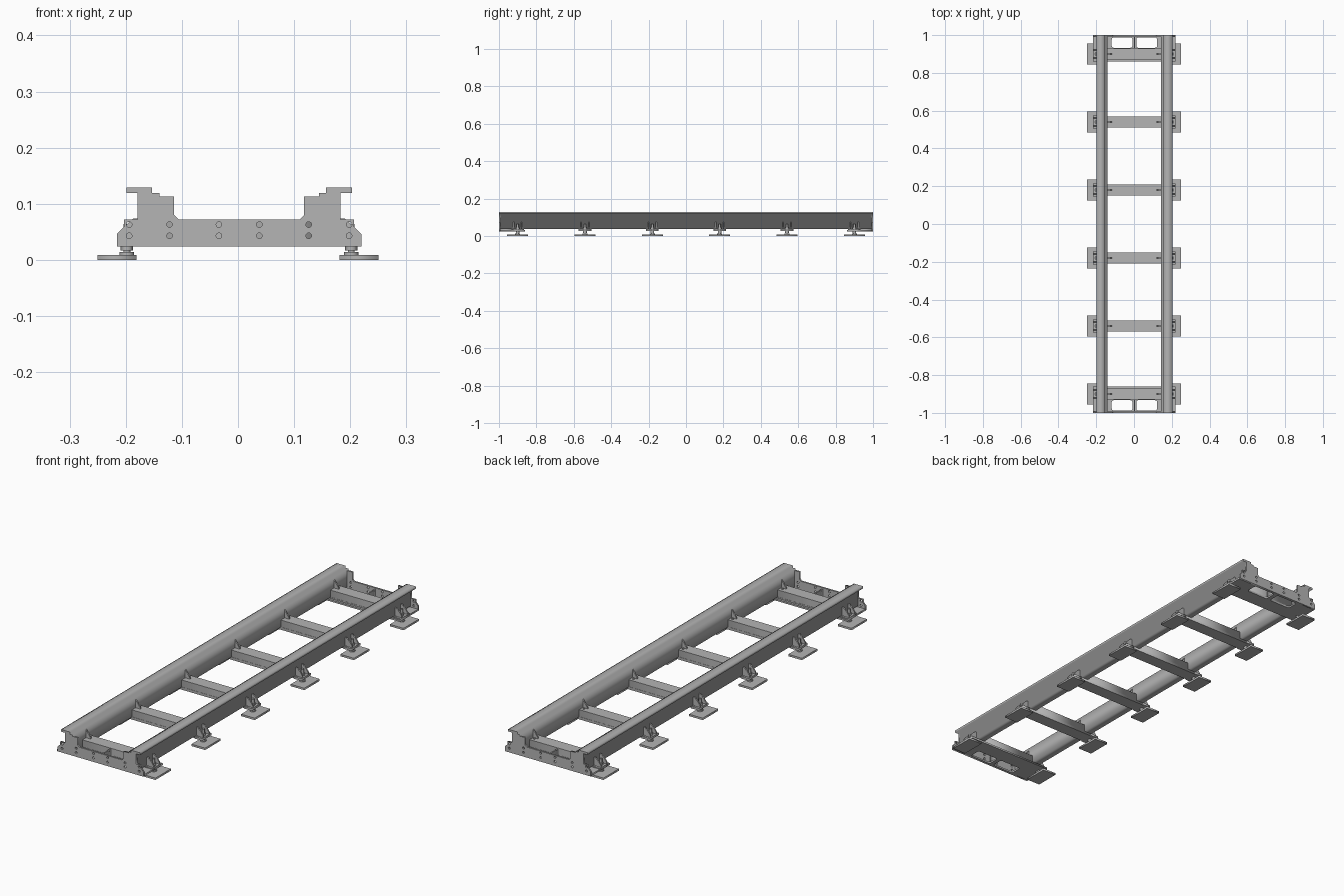
import bpy
from math import cos, sin, pi
from mathutils import Matrix

cube = bpy.data.objects.get("Cube")
if cube:
    bpy.data.objects.remove(cube, do_unlink=True)

steel = bpy.data.materials.new("grey_steel")
steel.use_nodes = True
grey = (0.46, 0.46, 0.46, 1)
steel.diffuse_color = grey
steel.node_tree.nodes["Principled BSDF"].inputs["Base Color"].default_value = grey

SHIFT = 0.002          # the frame sits slightly off the centre of its feet
STATIONS = [-0.9, -0.54, -0.18, 0.18, 0.54, 0.9]


def prism(name, loops, axis, centre, thick):
    """Extrude closed loops (first is the outline, the rest are holes)."""
    curve = bpy.data.curves.new(name, 'CURVE')
    curve.dimensions = '2D'
    curve.fill_mode = 'BOTH'
    curve.extrude = thick / 2
    for loop in loops:
        spline = curve.splines.new('POLY')
        spline.points.add(len(loop) - 1)
        for point, (a, b) in zip(spline.points, loop):
            point.co = (a, b, 0, 1)
        spline.use_cyclic_u = True
    temp = bpy.data.objects.new(name + "_curve", curve)
    mesh = bpy.data.meshes.new_from_object(temp)
    bpy.data.objects.remove(temp)
    if axis == 'Y':
        mesh.transform(Matrix.Rotation(pi / 2, 4, 'X'))
    mesh.materials.clear()
    mesh.materials.append(steel)
    obj = bpy.data.objects.new(name, mesh)
    obj.location = centre
    bpy.context.collection.objects.link(obj)
    return obj


def rect(x0, x1, y0, y1):
    return [(x0, y0), (x1, y0), (x1, y1), (x0, y1)]


def circle(x, y, r, n=16):
    return [(x + r * cos(2 * pi * i / n), y + r * sin(2 * pi * i / n)) for i in range(n)]


def rounded(x0, x1, y0, y1, r):
    pts = []
    corners = [(x1 - r, y1 - r), (x0 + r, y1 - r), (x0 + r, y0 + r), (x1 - r, y0 + r)]
    for q, (cx, cy) in enumerate(corners):
        for i in range(5):
            a = pi / 2 * (q + i / 4)
            pts.append((cx + r * cos(a), cy + r * sin(a)))
    return pts


def mirrored(half):
    """Close a right-hand half outline with its mirror image."""
    return half + [(-x, z) for x, z in reversed(half)]


def box(name, x0, x1, y0, y1, z0, z1):
    return prism(name, [rect(x0, x1, y0, y1)], 'Z', (0, 0, (z0 + z1) / 2), z1 - z0)


# Side rails with a stepped, overhanging top flange
rail = [(0.142, 0.037), (0.181, 0.037), (0.181, 0.119), (0.201, 0.119),
        (0.201, 0.129), (0.155, 0.129), (0.155, 0.119), (0.142, 0.119)]
for side, label in ((1, "left"), (-1, "right")):
    prism(label + "_rail", [[(side * x, z) for x, z in rail]], 'Y', (SHIFT, 0, 0), 1.984)

# End plates following the rail section, with two rows of bolt holes
outline = mirrored([(0.218, 0.024), (0.218, 0.046), (0.205, 0.059), (0.205, 0.072),
                    (0.181, 0.072), (0.181, 0.119), (0.201, 0.119), (0.201, 0.129),
                    (0.155, 0.129), (0.155, 0.119), (0.142, 0.119), (0.142, 0.113),
                    (0.116, 0.113), (0.116, 0.080), (0.108, 0.072)])
holes = [circle(s * x, z, 0.005) for s in (-1, 1)
         for x in (0.036, 0.124, 0.196) for z in (0.043, 0.063)]
for end, label in ((-1, "front"), (1, "back")):
    prism(label + "_end_plate", [outline] + holes, 'Y', (SHIFT, end * 0.996, 0), 0.008)
    # Floor plate with two rounded openings, and a rib between them
    slots = [rounded(x, x + 0.11, -0.027, 0.027, 0.01) for x in (-0.12, 0.01)]
    prism(label + "_floor_plate", [rect(-0.218, 0.218, -0.1, 0.034)] + slots if end > 0
          else [rect(-0.218, 0.218, -0.034, 0.1)] + slots, 'Z',
          (SHIFT, end * 0.96, 0.028), 0.008)
    y0, y1 = sorted((end * 0.928, end * 0.993))
    box(label + "_centre_rib", SHIFT - 0.003, SHIFT + 0.003, y0, y1, 0.03, 0.066)

# Cross members, each with a base plate, inner gussets and levelling feet
for n, y in enumerate(STATIONS, 1):
    box(f"cross_beam_{n}", SHIFT - 0.143, SHIFT + 0.143, y - 0.029, y + 0.029, 0.03, 0.070)
    box(f"base_plate_{n}", SHIFT - 0.19, SHIFT + 0.19, y - 0.03, y + 0.03, 0.026, 0.038)
    for s, side in ((1, "left"), (-1, "right")):
        tag = f"{side}_{n}"
        # Gusset standing on the beam against the inner rail wall
        inner = [(s * 0.143, 0.069), (s * 0.118, 0.069), (s * 0.118, 0.074), (s * 0.143, 0.108)]
        prism("inner_gusset_" + tag, [inner], 'Y', (SHIFT, y, 0), 0.006)
        # Bolt heads on the beam end
        prism("beam_bolt_" + tag, [circle(0, 0, 0.005, 6)], 'Z',
              (SHIFT + s * 0.130, y + 0.012, 0.071), 0.006)
        # Outer shelf with a pair of sloping gussets
        xs = sorted((SHIFT + s * 0.178, SHIFT + s * 0.218))
        box("foot_shelf_" + tag, *xs, y - 0.034, y + 0.034, 0.026, 0.036)
        outer = [(s * 0.180, 0.035), (s * 0.216, 0.035), (s * 0.216, 0.044),
                 (s * 0.205, 0.059), (s * 0.188, 0.074), (s * 0.180, 0.074)]
        for k in (-1, 1):
            prism(f"outer_gusset_{tag}_{'back' if k > 0 else 'front'}", [outer], 'Y',
                  (SHIFT, y + k * 0.021, 0), 0.006)
        # Levelling screw, nuts and floor pad
        fx = s * 0.2 + SHIFT
        for part, r, z0, z1, sides in (("screw", 0.006, 0.008, 0.064, 12),
                                       ("upper_nut", 0.011, 0.036, 0.045, 6),
                                       ("lower_nut", 0.011, 0.017, 0.026, 6),
                                       ("screw_collar", 0.013, 0.008, 0.014, 12)):
            prism(f"{part}_{tag}", [circle(0, 0, r, sides)], 'Z',
                  (fx, y, (z0 + z1) / 2), z1 - z0)
        xs = sorted((s * 0.181, s * 0.25))
        box("foot_pad_" + tag, *xs, y - 0.056, y + 0.056, 0, 0.009)
